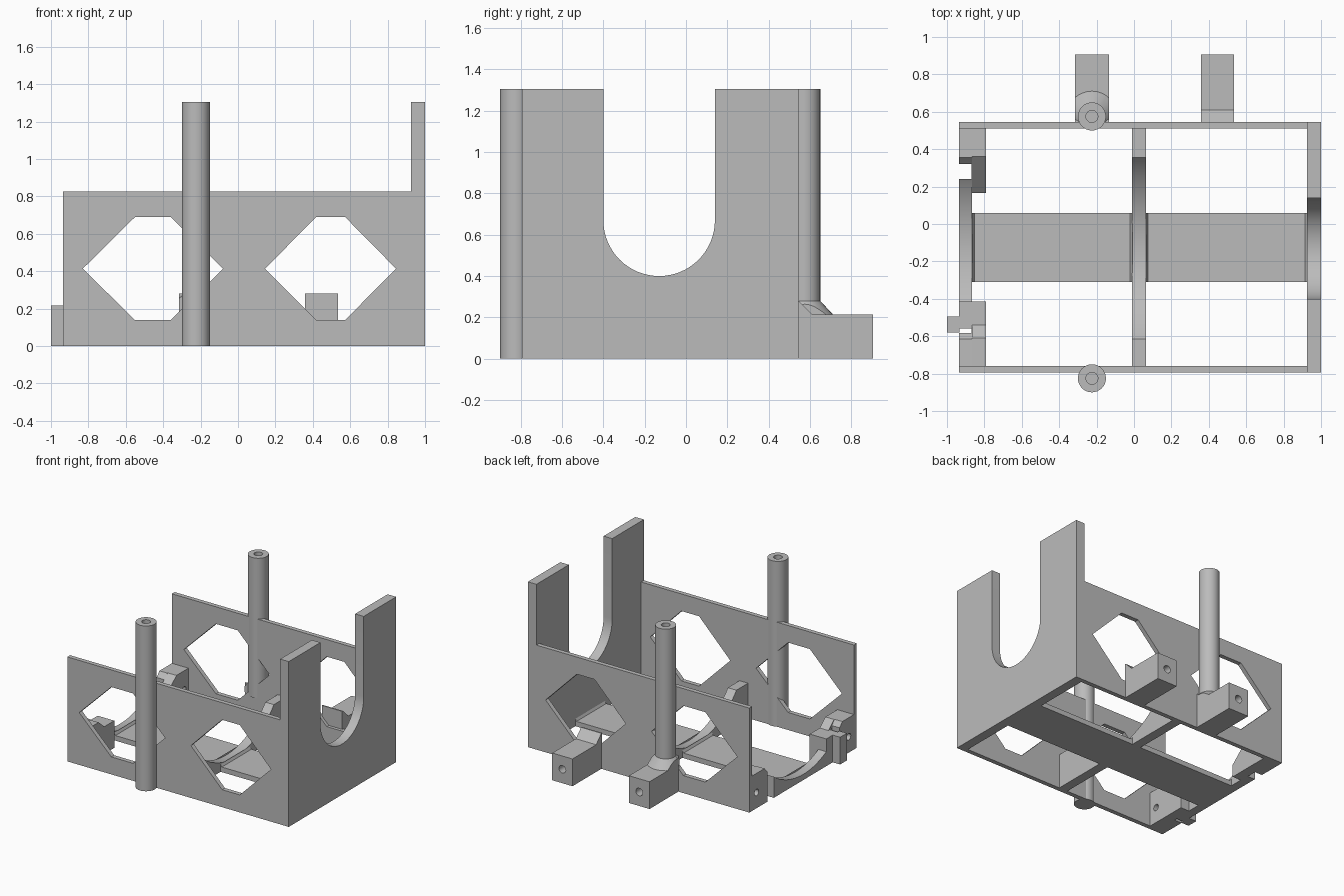
import bpy, bmesh, math

cube = bpy.data.objects.get("Cube")
if cube:
    bpy.data.objects.remove(cube, do_unlink=True)

GREY = (0.5, 0.5, 0.5, 1)
mat = bpy.data.materials.new("plain grey")
mat.use_nodes = True
mat.diffuse_color = GREY
mat.node_tree.nodes["Principled BSDF"].inputs["Base Color"].default_value = GREY


def prism(name, pts, axis, a, b):
    """Extrude a 2D outline from a to b along an axis (x: yz, y: xz, z: xy)."""
    place = {"x": lambda p, t: (t, p[0], p[1]),
             "y": lambda p, t: (p[0], t, p[1]),
             "z": lambda p, t: (p[0], p[1], t)}[axis]
    bm = bmesh.new()
    ends = [[bm.verts.new(place(p, t)) for p in pts] for t in (a, b)]
    bm.faces.new(ends[0])
    bm.faces.new(ends[1])
    for i in range(len(pts)):
        j = (i + 1) % len(pts)
        bm.faces.new((ends[0][i], ends[0][j], ends[1][j], ends[1][i]))
    bmesh.ops.recalc_face_normals(bm, faces=bm.faces)
    me = bpy.data.meshes.new(name)
    bm.to_mesh(me)
    bm.free()
    me.materials.append(mat)
    ob = bpy.data.objects.new(name, me)
    bpy.context.collection.objects.link(ob)
    return ob


def box(name, x0, x1, y0, y1, z0, z1):
    return prism(name, [(x0, y0), (x1, y0), (x1, y1), (x0, y1)], "z", z0, z1)


def circle(cx, cy, r, n=32):
    return [(cx + r * math.cos(2 * math.pi * i / n),
             cy + r * math.sin(2 * math.pi * i / n)) for i in range(n)]


def boolean(ob, cutter, op="DIFFERENCE"):
    """Apply a boolean and drop the cutter."""
    mod = ob.modifiers.new("cut", "BOOLEAN")
    mod.operation, mod.object, mod.solver = op, cutter, "EXACT"
    dg = bpy.context.evaluated_depsgraph_get()
    me = bpy.data.meshes.new_from_object(ob.evaluated_get(dg))
    ob.modifiers.clear()
    ob.data = me
    bpy.data.objects.remove(cutter, do_unlink=True)


def smooth(ob):
    bpy.ops.object.select_all(action="DESELECT")
    bpy.context.view_layer.objects.active = ob
    ob.select_set(True)
    bpy.ops.object.shade_smooth_by_angle(angle=math.radians(25))


# Long walls with two six-sided windows each
for name, y0, y1 in (("front_wall", -0.795, -0.76), ("back_wall", 0.51, 0.545)):
    wall = box(name, -0.935, 0.925, y0, y1, 0, 0.825)
    for cx, wide, flat in ((-0.455, 0.375, 0.095), (0.495, 0.35, 0.077)):
        hexagon = [(cx - wide, 0.413), (cx - flat, 0.138), (cx + flat, 0.138),
                   (cx + wide, 0.413), (cx + flat, 0.69), (cx - flat, 0.69)]
        boolean(wall, prism("window_cutter", hexagon, "y", y0 - 0.1, y1 + 0.1))

# Tall end wall with a U-shaped slot
CY, CZ = -0.13, 0.67
arc = [(CY + 0.27 * math.cos(t), CZ + 0.27 * math.sin(t))
       for t in (math.pi + math.pi * i / 32 for i in range(33))]
outline = ([(-0.795, 0), (-0.795, 1.305), (-0.4, 1.305)] + arc
           + [(0.14, 1.305), (0.545, 1.305), (0.545, 0)])
smooth(prism("slotted_end_wall", outline, "x", 0.925, 1.0))


# Cradle ribs with a round dip, concentric with the slot
def cradle(name, x0, x1):
    r, half = 0.625, 0.485
    a = math.asin(half / r)
    dip = [(CY + r * math.sin(t), CZ - r * math.cos(t))
           for t in (-a + 2 * a * i / 32 for i in range(33))]
    return prism(name, [(-0.77, 0), (-0.77, 0.276)] + dip
                 + [(0.52, 0.276), (0.52, 0)], "x", x0, x1)


smooth(cradle("middle_rib", -0.01, 0.065))
end_rib = cradle("end_rib", -0.935, -0.865)

# Thickened joint blocks behind the end rib
back_joint = prism("back_joint_block",
                   [(0.165, 0), (0.165, 0.1), (0.29, 0.215), (0.36, 0.276),
                    (0.52, 0.276), (0.52, 0)], "x", -0.866, -0.79)
front_joint = prism("front_joint_block",
                    [(-0.77, 0), (-0.77, 0.276), (-0.61, 0.276), (-0.54, 0.215),
                     (-0.415, 0.215), (-0.415, 0)], "x", -0.866, -0.79)
front_lip = box("front_joint_lip", -0.935, -0.865, -0.558, -0.415, 0, 0.215)
hook = box("joint_hook", -1.0, -0.934, -0.58, -0.495, 0, 0.215)

# Notches and bolt holes in the end rib and joints
boolean(end_rib, box("notch_cutter", -1, -0.87, 0.24, 0.32, -0.1, 0.5))
boolean(end_rib, box("hook_gap_cutter", -1, -0.87, -0.582, -0.558, -0.1, 0.5))
for y, joint in ((0.455, back_joint), (-0.695, front_joint)):
    for part in (end_rib, joint):
        boolean(part, prism("bolt_cutter", circle(y, 0.125, 0.026, 20), "x", -1.1, -0.7))
smooth(end_rib)

# Floor strip and the small fillets where it meets the ribs
box("floor_strip", -0.87, 0.93, -0.31, 0.06, 0, 0.04)
for i, (x, d) in enumerate(((-0.866, 1), (-0.009, -1), (0.064, 1), (0.926, -1))):
    prism(f"floor_fillet_{i + 1}", [(x, 0.03), (x + d * 0.018, 0.03), (x, 0.06)],
          "y", -0.31, 0.06)

# Back brackets with a sloped top edge and a bolt hole
for name, x0, x1 in (("right_bracket", -0.315, -0.135), ("left_bracket", 0.358, 0.535)):
    bracket = prism(name, [(0.535, 0), (0.535, 0.28), (0.545, 0.28), (0.61, 0.215),
                           (0.905, 0.215), (0.905, 0)], "x", x0, x1)
    hole = circle((x0 + x1) / 2, 0.11, 0.03, 24)
    boolean(bracket, prism("bolt_cutter", hole, "y", 0.7, 1.0))
    smooth(bracket)

# Hollow posts
PX = -0.225
for name, y, z0 in (("front_post", -0.825, 0), ("back_post", 0.575, 0.2)):
    post = prism(name, circle(PX, y, 0.075), "z", z0, 1.305)
    boolean(post, prism("bore_cutter", circle(PX, y, 0.032, 24), "z", 1.0, 1.5))
    # Keep the post from showing on the inner side of its wall
    if y > 0:
        boolean(post, box("trim_cutter", -0.5, 0, 0.3, 0.5, 0, 0.0 + 0.1))
    smooth(post)

# Flared foot of the back post, trimmed to the bracket width
foot = prism("back_post_foot", circle(PX, 0.575, 0.14), "z", 0.21, 0.28)
for v in foot.data.vertices:
    if v.co.z > 0.25:
        v.co.x = PX + (v.co.x - PX) * 0.075 / 0.14
        v.co.y = 0.575 + (v.co.y - 0.575) * 0.075 / 0.14
boolean(foot, box("foot_trim", -0.315, -0.135, 0.53, 0.9, 0.1, 0.4), "INTERSECT")
smooth(foot)
